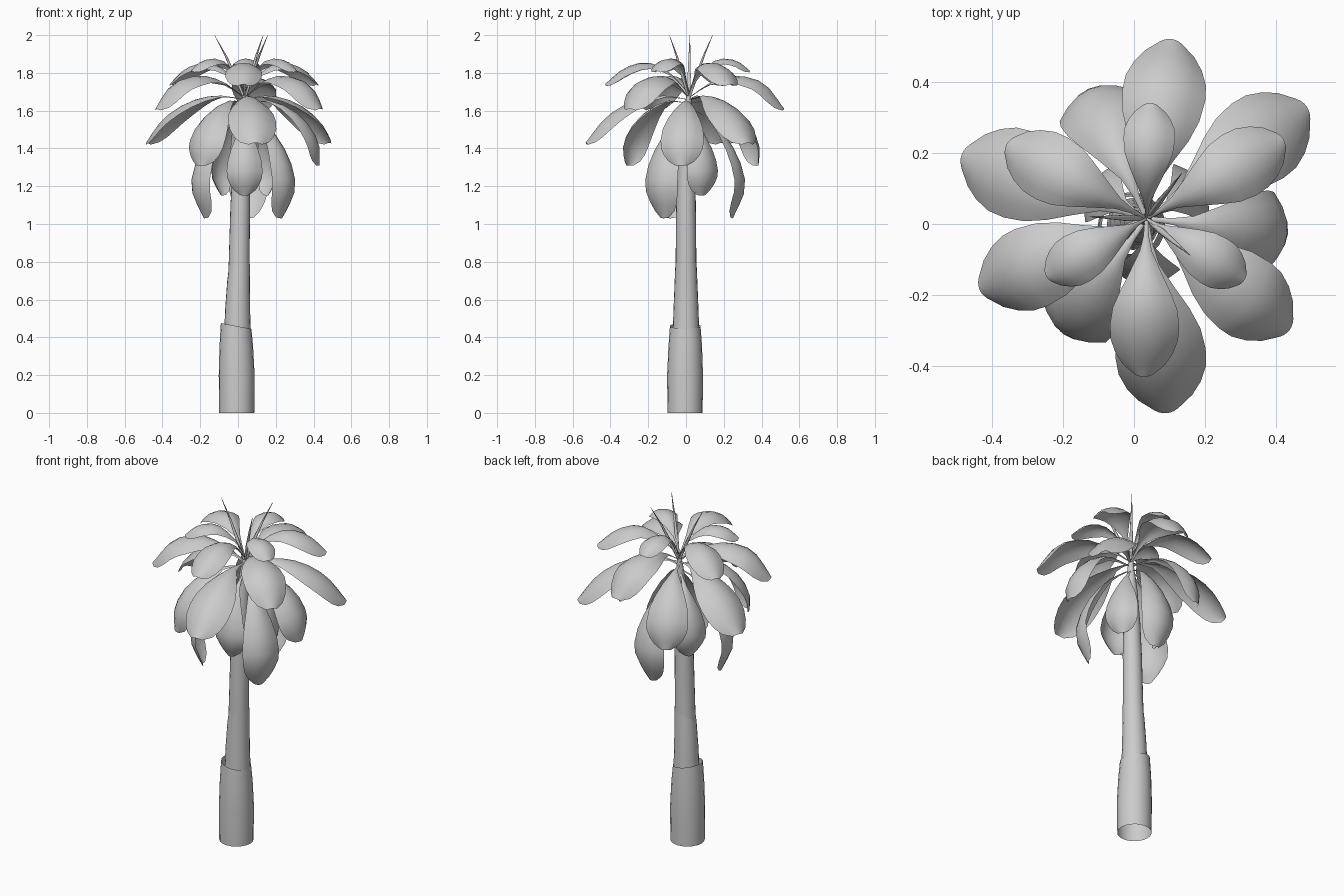
import bpy, bmesh, math
from mathutils import Vector

if "Cube" in bpy.data.objects:
    bpy.data.objects.remove(bpy.data.objects["Cube"])

CROWN = Vector((0.035, 0.015, 0))


def make_object(name, bm):
    bmesh.ops.recalc_face_normals(bm, faces=bm.faces)
    me = bpy.data.meshes.new(name)
    bm.to_mesh(me)
    bm.free()
    ob = bpy.data.objects.new(name, me)
    bpy.context.collection.objects.link(ob)
    me.shade_smooth()
    return ob


def tube(name, rings, sides=20, tilt=0):
    """Open tube through rings of (x, y, z, radius); tilt slants the last ring."""
    bm = bmesh.new()
    prev = None
    for n, (x, y, z, r) in enumerate(rings):
        slant = tilt if n == len(rings) - 1 else 0
        ring = []
        for i in range(sides):
            c, s = math.cos(2 * math.pi * i / sides), math.sin(2 * math.pi * i / sides)
            ring.append(bm.verts.new((x + r * c, y + r * s, z + slant * c)))
        if prev:
            for i in range(sides):
                j = (i + 1) % sides
                bm.faces.new((prev[i], prev[j], ring[j], ring[i]))
        prev = ring
    return make_object(name, bm)


def spline(pts, t):
    """Catmull-Rom point at t in 0..1 through (r, z) points."""
    p = [Vector(q) for q in pts]
    p = [2 * p[0] - p[1]] + p + [2 * p[-1] - p[-2]]
    n = len(pts) - 1
    i = min(int(t * n), n - 1)
    u = t * n - i
    a, b, c, d = p[i:i + 4]
    return 0.5 * (2 * b + (c - a) * u + (2 * a - 5 * b + 4 * c - d) * u * u
                  + (3 * b - a - 3 * c + d) * u ** 3)


# blade outline: (position along leaf, share of full width)
OUTLINE = [(0, .05), (.12, .08), (.22, .18), (.34, .46), (.46, .74), (.58, .93), (.7, 1),
           (.81, .97), (.9, .82), (.96, .6), (1, .27)]


def leaf(name, angle, path, width, arch=0.22):
    """Arched blade following a radial path, its edges drooping below the midrib."""
    a = math.radians(angle)
    out = Vector((math.cos(a), math.sin(a), 0))
    side = Vector((-math.sin(a), math.cos(a), 0))
    bm = bmesh.new()
    prev = None
    for t, w in OUTLINE:
        p = spline(path, t)
        tan = (spline(path, min(t + .02, 1)) - spline(path, max(t - .02, 0))).normalized()
        normal = out * -tan.y + Vector((0, 0, tan.x))
        base = CROWN + out * p.x + Vector((0, 0, p.y))
        row = []
        for k in range(-3, 4):
            s = k / 3
            row.append(bm.verts.new(base + side * (s * w * width / 2)
                                    - normal * (s * s * w * width * arch)))
        if prev:
            for i in range(6):
                bm.faces.new((prev[i], prev[i + 1], row[i + 1], row[i]))
        prev = row
    return make_object(name, bm)


# trunk made of nested sheaths
tube("trunk_base", [(-.007, -.005, 0, .093), (-.007, -.005, .2, .095), (-.009, -.004, .35, .089),
                    (-.01, -.004, .46, .081)], tilt=-.015)
tube("trunk_middle", [(-.003, 0, .35, .073), (-.002, 0, .55, .066), (.003, 0, .7, .06),
                      (.007, 0, .77, .057)], tilt=.02)
tube("trunk_top", [(.002, 0, .65, .058), (.006, 0, .8, .055), (.012, 0, 1.1, .052),
                   (.018, .003, 1.3, .046), (.027, .008, 1.5, .034), (.034, .014, 1.68, .012)])

# leaf tiers, three leaves each: name, angles, width, path of (radius, height)
TIERS = [
    ("lowest_leaf", (-35, 85, 205), .21,
     [(0, 1.62), (.13, 1.54), (.25, 1.38), (.3, 1.2), (.235, 1.03)]),
    ("hanging_leaf", (-90, 30, 150), .19,
     [(0, 1.62), (.09, 1.52), (.16, 1.39), (.185, 1.26), (.14, 1.15)]),
    ("drooping_leaf", (-6, 114, 234), .23,
     [(0, 1.64), (.15, 1.65), (.3, 1.57), (.39, 1.44), (.40, 1.31)]),
    ("long_leaf", (-84, 35, 161), .255,
     [(0, 1.66), (.15, 1.68), (.3, 1.65), (.44, 1.565), (.55, 1.43)]),
    ("spreading_leaf", (-38, 82, 203), .235,
     [(0, 1.67), (.12, 1.75), (.25, 1.785), (.4, 1.745), (.51, 1.61)]),
    ("upper_leaf", (-91, 30, 152), .195,
     [(0, 1.69), (.1, 1.8), (.22, 1.855), (.34, 1.825), (.445, 1.74)]),
    ("young_leaf", (-32, 88, 210), .145,
     [(0, 1.70), (.06, 1.8), (.15, 1.87), (.25, 1.865), (.325, 1.81)]),
]
for name, angles, width, path in TIERS:
    for n, angle in enumerate(angles):
        leaf(f"{name}_{n + 1}", angle, path, width)

# unopened spear leaves
for n, angle in enumerate((-40, 52, 178)):
    a = math.radians(angle)
    d = Vector((math.cos(a), math.sin(a), 0))
    rings = []
    for r, z, w in [(0, 1.66, .006), (.05, 1.78, .01), (.1, 1.89, .006), (.16, 2.0, .001)]:
        p = CROWN + d * r
        rings.append((p.x, p.y, z, w))
    tube(f"spear_leaf_{n + 1}", rings, 6)
